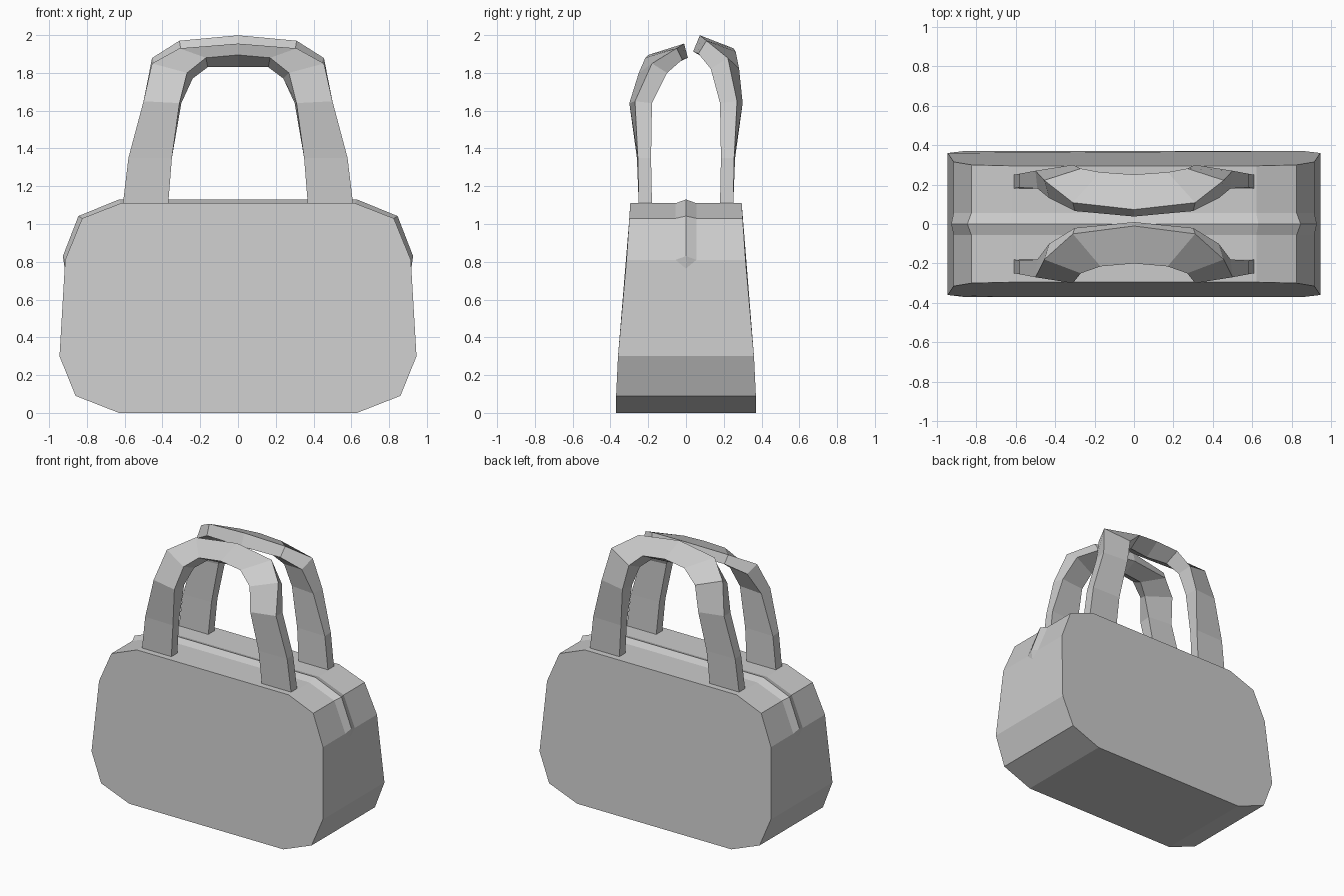
import bpy
import bmesh

cube = bpy.data.objects.get("Cube")
if cube:
    bpy.data.objects.remove(cube, do_unlink=True)

grey = bpy.data.materials.new("plain_grey")
grey.use_nodes = True
colour = (0.6, 0.6, 0.6, 1)
grey.diffuse_color = colour
grey.node_tree.nodes["Principled BSDF"].inputs["Base Color"].default_value = colour


def loft(name, rings, closed=False):
    """Bridge equal-sized rings into a flat-shaded solid."""
    bm = bmesh.new()
    loops = [[bm.verts.new(p) for p in ring] for ring in rings]
    count = len(loops[0])
    pairs = list(zip(loops, loops[1:]))
    if closed:
        pairs.append((loops[-1], loops[0]))
    for a, b in pairs:
        for i in range(count):
            j = (i + 1) % count
            bm.faces.new((a[i], a[j], b[j], b[i]))
    if not closed:
        bm.faces.new(loops[0])
        bm.faces.new(loops[-1])
    bmesh.ops.remove_doubles(bm, verts=bm.verts, dist=0.0001)
    bmesh.ops.recalc_face_normals(bm, faces=bm.faces)
    mesh = bpy.data.meshes.new(name)
    bm.to_mesh(mesh)
    bm.free()
    mesh.materials.append(grey)
    obj = bpy.data.objects.new(name, mesh)
    bpy.context.collection.objects.link(obj)
    return obj


def both_sides(half):
    return half + [(-x, *rest) for x, *rest in reversed(half)]


# Bag body: rounded outline (x, z, half depth), tapering towards the top
outline = both_sides([(0.63, 0, 0.37), (0.86, 0.09, 0.37), (0.945, 0.3, 0.36),
                      (0.915, 0.81, 0.315), (0.825, 1.03, 0.3), (0.62, 1.11, 0.295)])
loft("bag_body", [[(x, s * d, z) for x, z, d in outline] for s in (-1, 1)])

# Raised closure ridge: (base x, base z, crest x, crest z, half width)
ridge = both_sides([(0.917, 0.76, 0.917, 0.76, 0.001), (0.915, 0.81, 0.927, 0.83, 0.055),
                    (0.825, 1.03, 0.845, 1.042, 0.055), (0.62, 1.11, 0.63, 1.13, 0.055)])
# Crest coordinates need mirroring to match their base point
ridge = [(x, z, cx if x > 0 else -cx, cz, w) for x, z, cx, cz, w in ridge]
loft("closure_ridge", [[(x, -w, z), (cx, 0, cz), (x, w, z)] for x, z, cx, cz, w in ridge])

# Handle edges, foot to crown: (x, distance from middle, z)
outer_face_rim = [(0.61, 0.25, 1.1), (0.58, 0.255, 1.35), (0.5, 0.27, 1.65),
                  (0.455, 0.18, 1.85), (0.31, 0.05, 1.93), (0, 0.01, 1.955)]
outer_face_inside = [(0.37, 0.25, 1.1), (0.35, 0.26, 1.35), (0.31, 0.3, 1.64),
                     (0.27, 0.25, 1.8), (0.17, 0.215, 1.88), (0, 0.2, 1.895)]
inner_face_inside = [(0.37, 0.18, 1.1), (0.35, 0.19, 1.35), (0.3, 0.2, 1.64),
                     (0.24, 0.17, 1.77), (0.16, 0.12, 1.83), (0, 0.1, 1.83)]
inner_face_rim = [(0.61, 0.18, 1.1), (0.58, 0.185, 1.35), (0.49, 0.18, 1.64),
                  (0.43, 0.1, 1.8), (0.3, 0.02, 1.87), (0, -0.01, 1.88)]
stations = list(zip(outer_face_rim, outer_face_inside, inner_face_inside, inner_face_rim))


def handle(name, side, lean, lift):
    def place(p, sx):
        x, d, z = p
        t = max(0, (z - 1.65) / 0.25)
        return (sx * x, side * (d + lean * t), z + lift * t)
    rings = [[place(p, 1) for p in ring] for ring in stations]
    rings += [[place(p, -1) for p in ring] for ring in reversed(stations[:-1])]
    loft(name, rings)


handle("front_handle", -1, 0, 0)
handle("back_handle", 1, 0.052, 0.036)
